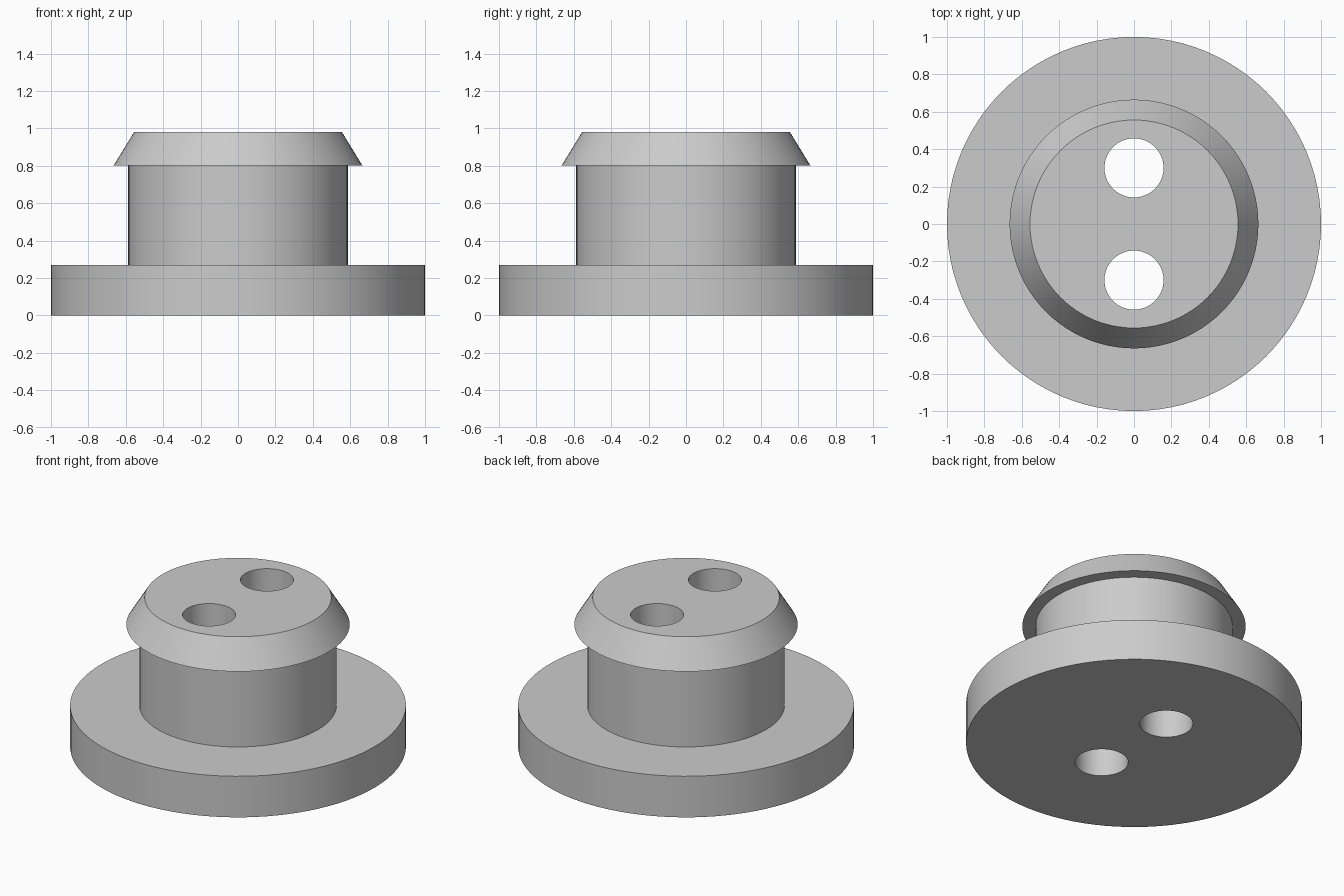
import bpy
import bmesh
from math import tau, radians
from mathutils import Matrix, Vector

SEGMENTS = 96

cube = bpy.data.objects.get("Cube")
if cube:
    bpy.data.objects.remove(cube, do_unlink=True)

grey = bpy.data.materials.new("plain grey")
grey.use_nodes = True
colour = (0.6, 0.6, 0.6, 1)
grey.diffuse_color = colour
grey.node_tree.nodes["Principled BSDF"].inputs["Base Color"].default_value = colour


def add_object(name, bm):
    mesh = bpy.data.meshes.new(name)
    bm.to_mesh(mesh)
    bm.free()
    mesh.materials.append(grey)
    obj = bpy.data.objects.new(name, mesh)
    bpy.context.collection.objects.link(obj)
    return obj


def turned_solid(name, profile):
    """Revolve (radius, height) points, listed bottom to top, into a capped solid."""
    bm = bmesh.new()
    rings = []
    for radius, z in profile:
        rings.append([
            bm.verts.new(Matrix.Rotation(tau * i / SEGMENTS, 3, 'Z') @ Vector((radius, 0, z)))
            for i in range(SEGMENTS)
        ])
    for low, high in zip(rings, rings[1:]):
        for i in range(SEGMENTS):
            j = (i + 1) % SEGMENTS
            bm.faces.new((low[i], low[j], high[j], high[i]))
    bm.faces.new(rings[0][::-1])
    bm.faces.new(rings[-1])
    return add_object(name, bm)


# Flange, neck and tapered snap lip as one turned solid
plug = turned_solid("flanged_plug", [
    (1.0, 0.0), (1.0, 0.27),
    (0.587, 0.27), (0.587, 0.802),
    (0.665, 0.802), (0.556, 0.98),
])

# Two through holes, front and back
bpy.context.view_layer.objects.active = plug
plug.select_set(True)
for side, y in (("front", -0.3), ("back", 0.3)):
    bm = bmesh.new()
    bmesh.ops.create_cone(bm, cap_ends=True, segments=64, radius1=0.158, radius2=0.158,
                          depth=2, matrix=Matrix.Translation((0, y, 0.5)))
    cutter = add_object(side + "_hole_cutter", bm)
    cutter.hide_render = True
    cut = plug.modifiers.new(side + "_hole", 'BOOLEAN')
    cut.operation = 'DIFFERENCE'
    cut.solver = 'EXACT'
    cut.object = cutter
    bpy.ops.object.modifier_apply(modifier=cut.name)
    bpy.data.objects.remove(cutter, do_unlink=True)

# Smooth round walls with crisp rims
bpy.ops.object.shade_smooth_by_angle(angle=radians(30))
